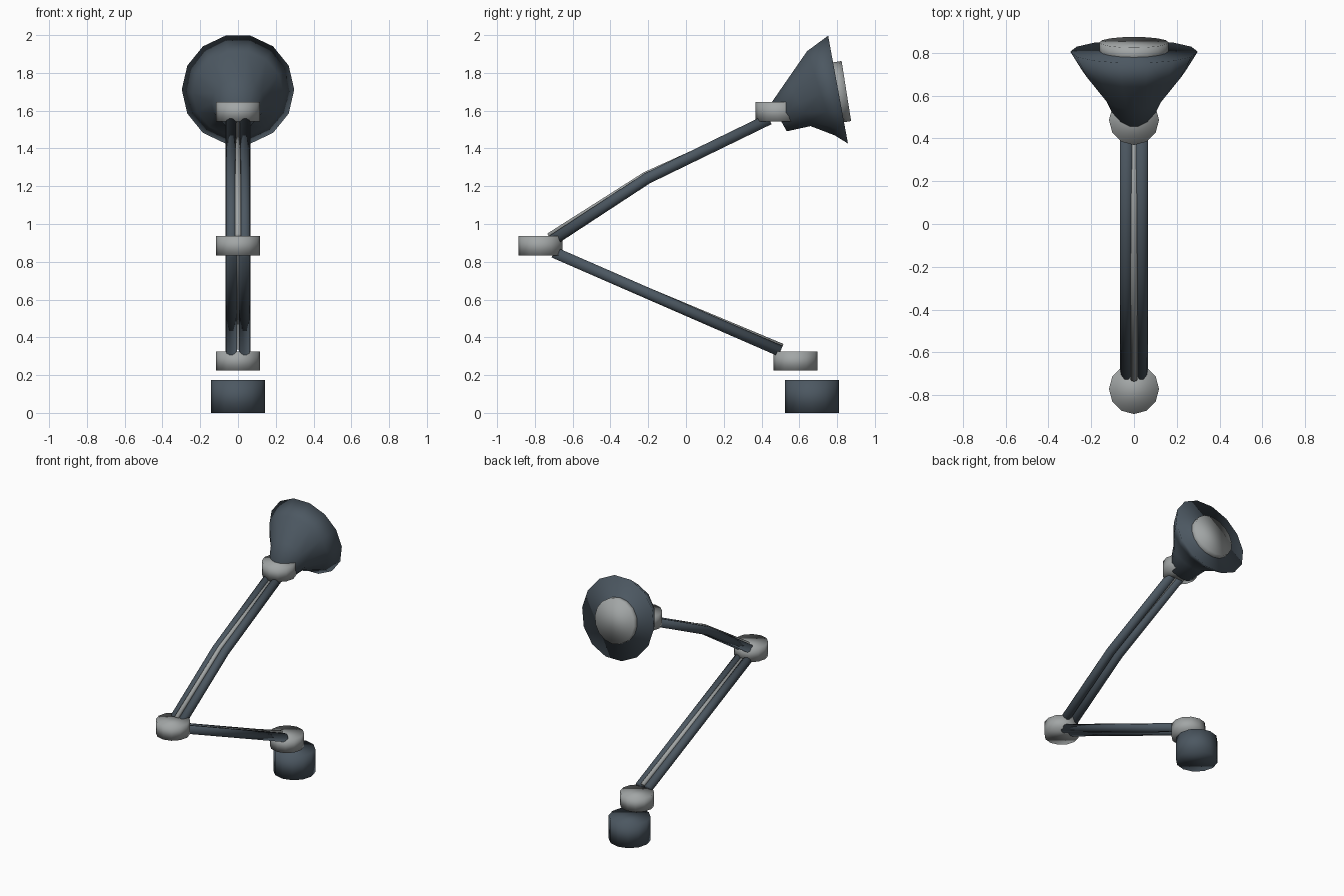
import bpy, bmesh, math
from mathutils import Vector

if "Cube" in bpy.data.objects:
    bpy.data.objects.remove(bpy.data.objects["Cube"])

X = Vector((1, 0, 0))


def material(name, rgb):
    m = bpy.data.materials.new(name)
    m.diffuse_color = (*rgb, 1)
    m.use_nodes = True
    m.node_tree.nodes["Principled BSDF"].inputs["Base Color"].default_value = m.diffuse_color
    return m


slate = material("dark_slate", (0.072, 0.096, 0.12))
grey = material("light_grey", (0.36, 0.38, 0.38))


def loft(name, rings, sides, mat):
    """Skin closed rings given as (centre, up vector, radius), capped at both ends."""
    bm = bmesh.new()
    loops = []
    for c, up, r in rings:
        loop = []
        for i in range(sides):
            a = 2 * math.pi * i / sides
            loop.append(bm.verts.new(Vector(c) + X * (r * math.cos(a)) + up * (r * math.sin(a))))
        loops.append(loop)
    for a, b in zip(loops, loops[1:]):
        for i in range(sides):
            j = (i + 1) % sides
            bm.faces.new((a[i], a[j], b[j], b[i]))
    bm.faces.new(loops[0][::-1])
    bm.faces.new(loops[-1])
    bmesh.ops.recalc_face_normals(bm, faces=bm.faces)
    for f in bm.faces:
        f.smooth = True
    me = bpy.data.meshes.new(name)
    bm.to_mesh(me)
    bm.free()
    me.materials.append(mat)
    ob = bpy.data.objects.new(name, me)
    bpy.context.collection.objects.link(ob)
    return ob


def drum(name, y, z0, z1, r, mat):
    """Upright twelve-sided cylinder."""
    up = Vector((0, 1, 0))
    return loft(name, [((0, y, z0), up, r), ((0, y, z1), up, r)], 12, mat)


def tube(name, x, path, r, mat, lift=None):
    """Tube along (y, z) points, each raised off the path by its lift."""
    pts = [Vector((x, y, z)) for y, z in path]
    lift = lift or [0] * len(pts)
    rings = []
    for i, p in enumerate(pts):
        d = (pts[min(i + 1, len(pts) - 1)] - pts[max(i - 1, 0)]).normalized()
        up = X.cross(d)
        rings.append((p + up * lift[i], up, r))
    return loft(name, rings, 10, mat)


# Base and the three pivot joints
drum("base", 0.667, 0, 0.175, 0.143, slate)
drum("lower_joint", 0.58, 0.224, 0.324, 0.117, grey)
drum("elbow_joint", -0.771, 0.833, 0.936, 0.117, grey)
drum("upper_joint", 0.486, 1.543, 1.647, 0.117, grey)

# Paired arm tubes with a thin rod resting between them
lower_path = [(-0.70, 0.85), (0.50, 0.327)]
upper_path = [(-0.71, 0.911), (-0.206, 1.241), (0.44, 1.555)]
for side, x in (("left", -0.035), ("right", 0.035)):
    tube("lower_arm_" + side, x, lower_path, 0.031, slate)
    tube("upper_arm_" + side, x, upper_path, 0.031, slate)
tube("lower_rod", 0, lower_path, 0.016, grey, [0.006, 0.026])
tube("upper_rod", 0, upper_path, 0.016, grey, [0.03, 0.022, 0.002])

# Flared shade whose rings gradually tilt: (top y, top z, bottom y, bottom z)
profile = [
    (0.450, 1.640, 0.534, 1.490),
    (0.535, 1.764, 0.660, 1.517),
    (0.640, 1.917, 0.788, 1.467),
    (0.752, 2.000, 0.858, 1.423),
]
rings = []
for ty, tz, by, bz in profile:
    top, bottom = Vector((0, ty, tz)), Vector((0, by, bz))
    span = top - bottom
    rings.append(((top + bottom) / 2, span.normalized(), span.length / 2 * 1.015))
loft("lamp_shade", rings, 14, slate)

# Round lens standing proud of the shade mouth
tilt = math.radians(9)
axis = Vector((0, math.cos(tilt), math.sin(tilt)))
up = X.cross(axis)
face = Vector((0, 0.849, 1.704))
loft("lens", [(face - axis * 0.07, up, 0.161), (face, up, 0.161)], 16, grey)
